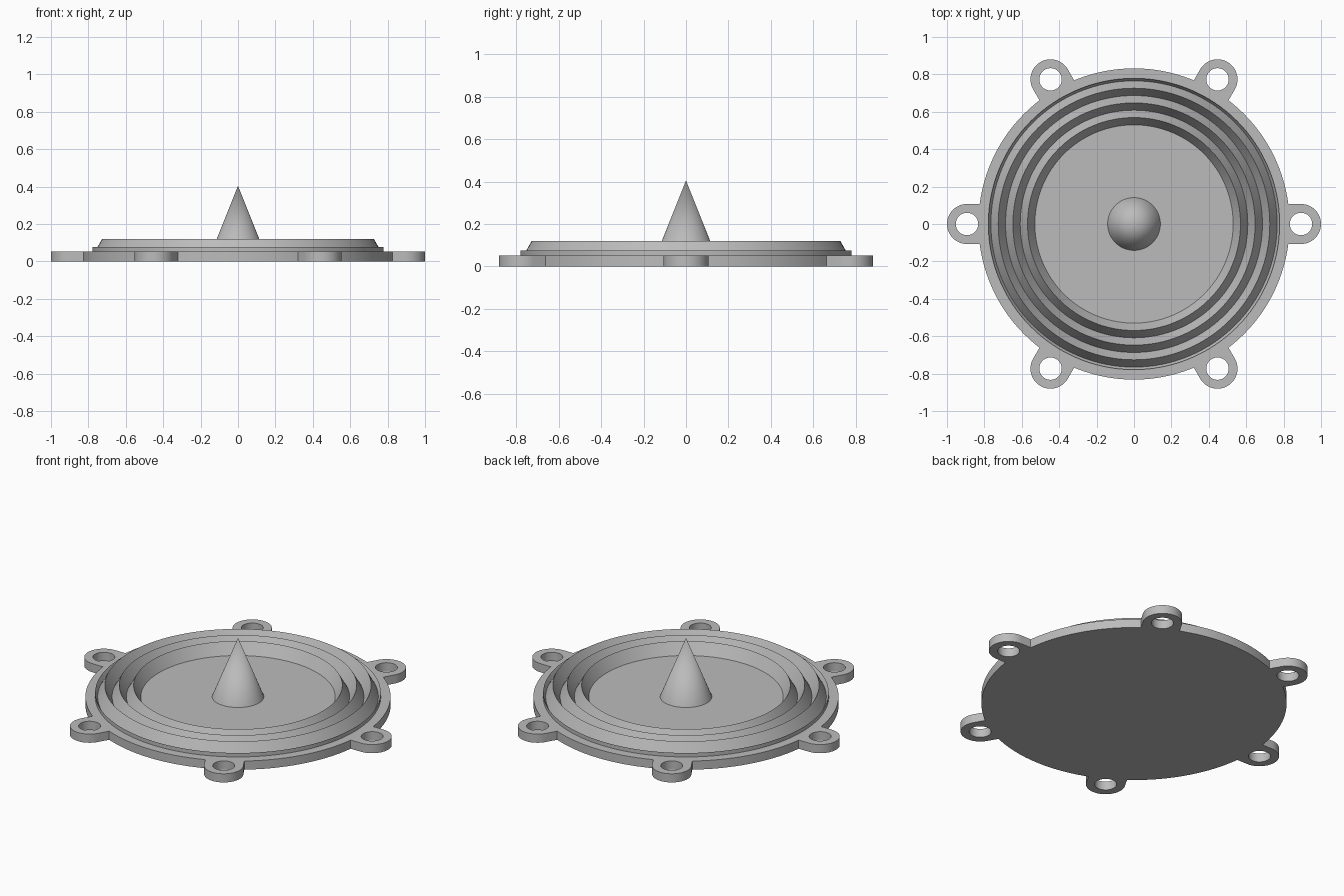
import bpy, bmesh
from math import pi, sin, cos, asin, radians
from mathutils import Vector, Matrix

if "Cube" in bpy.data.objects:
    bpy.data.objects.remove(bpy.data.objects["Cube"])

T = 0.052                                   # plate thickness
DISC_R = 0.832
LUG_POS, LUG_R, HOLE_R = 0.893, 0.107, 0.06

grey = bpy.data.materials.new("plain_grey")
grey.use_nodes = True
colour = (0.5, 0.5, 0.5, 1)
grey.diffuse_color = colour
grey.node_tree.nodes["Principled BSDF"].inputs["Base Color"].default_value = colour


def finish(bm, name):
    bmesh.ops.remove_doubles(bm, verts=bm.verts, dist=1e-5)
    bmesh.ops.recalc_face_normals(bm, faces=bm.faces)
    mesh = bpy.data.meshes.new(name)
    bm.to_mesh(mesh)
    bm.free()
    mesh.materials.append(grey)
    obj = bpy.data.objects.new(name, mesh)
    bpy.context.collection.objects.link(obj)
    bpy.ops.object.select_all(action='DESELECT')
    obj.select_set(True)
    bpy.context.view_layer.objects.active = obj
    bpy.ops.object.shade_smooth_by_angle(angle=radians(25))
    return obj


def arc(centre, radius, start, end, steps):
    return [centre + radius * Vector((cos(a), sin(a)))
            for a in (start + (end - start) * i / steps for i in range(steps + 1))]


# Flange plate: disc outline with six drilled lugs
outline, holes = [], []
half = asin(LUG_R / DISC_R)
for k in range(6):
    a = k * pi / 3
    centre = LUG_POS * Vector((cos(a), sin(a)))
    outline += arc(centre, LUG_R, a - pi / 2, a + pi / 2, 24)
    outline += arc(Vector((0, 0)), DISC_R, a + half, a + pi / 3 - half, 24)
    holes.append(arc(centre, HOLE_R, 0, 2 * pi, 32)[:-1])

curve = bpy.data.curves.new("flange_outline", 'CURVE')
curve.dimensions = '2D'
curve.fill_mode = 'BOTH'
curve.extrude = T / 2
for loop in [outline] + holes:
    spline = curve.splines.new('POLY')
    spline.points.add(len(loop) - 1)
    for point, co in zip(spline.points, loop):
        point.co = (co.x, co.y, 0, 1)
    spline.use_cyclic_u = True
helper = bpy.data.objects.new("flange_outline", curve)
bpy.context.collection.objects.link(helper)
bpy.context.view_layer.update()
filled = helper.evaluated_get(bpy.context.evaluated_depsgraph_get()).to_mesh()
bm = bmesh.new()
bm.from_mesh(filled)
bpy.data.objects.remove(helper)
bmesh.ops.translate(bm, verts=bm.verts, vec=(0, 0, T / 2))
finish(bm, "flange_plate")

# Corrugated surround: zigzag profile turned about z, cut off at the outer lip
START, STEP, PEAK = 0.53, 0.0392, 0.121
profile = [(START + i * STEP, PEAK if i % 2 else T) for i in range(7)]
profile += [(0.779, 0.076), (0.779, T)]
bm = bmesh.new()
verts = [bm.verts.new((r, 0, z)) for r, z in profile]
edges = [bm.edges.new(pair) for pair in zip(verts, verts[1:])]
bmesh.ops.spin(bm, geom=verts + edges, cent=(0, 0, 0), axis=(0, 0, 1),
               angle=2 * pi, steps=128)
surround = finish(bm, "corrugated_surround")
# The open strip must face upwards
if sum(p.normal.z * p.area for p in surround.data.polygons) < 0:
    surround.data.flip_normals()

# Centre cone
bm = bmesh.new()
bmesh.ops.create_cone(bm, cap_ends=False, segments=64, radius1=0.141, radius2=0,
                      depth=0.353, matrix=Matrix.Translation((0, 0, T + 0.353 / 2)))
finish(bm, "centre_cone")
